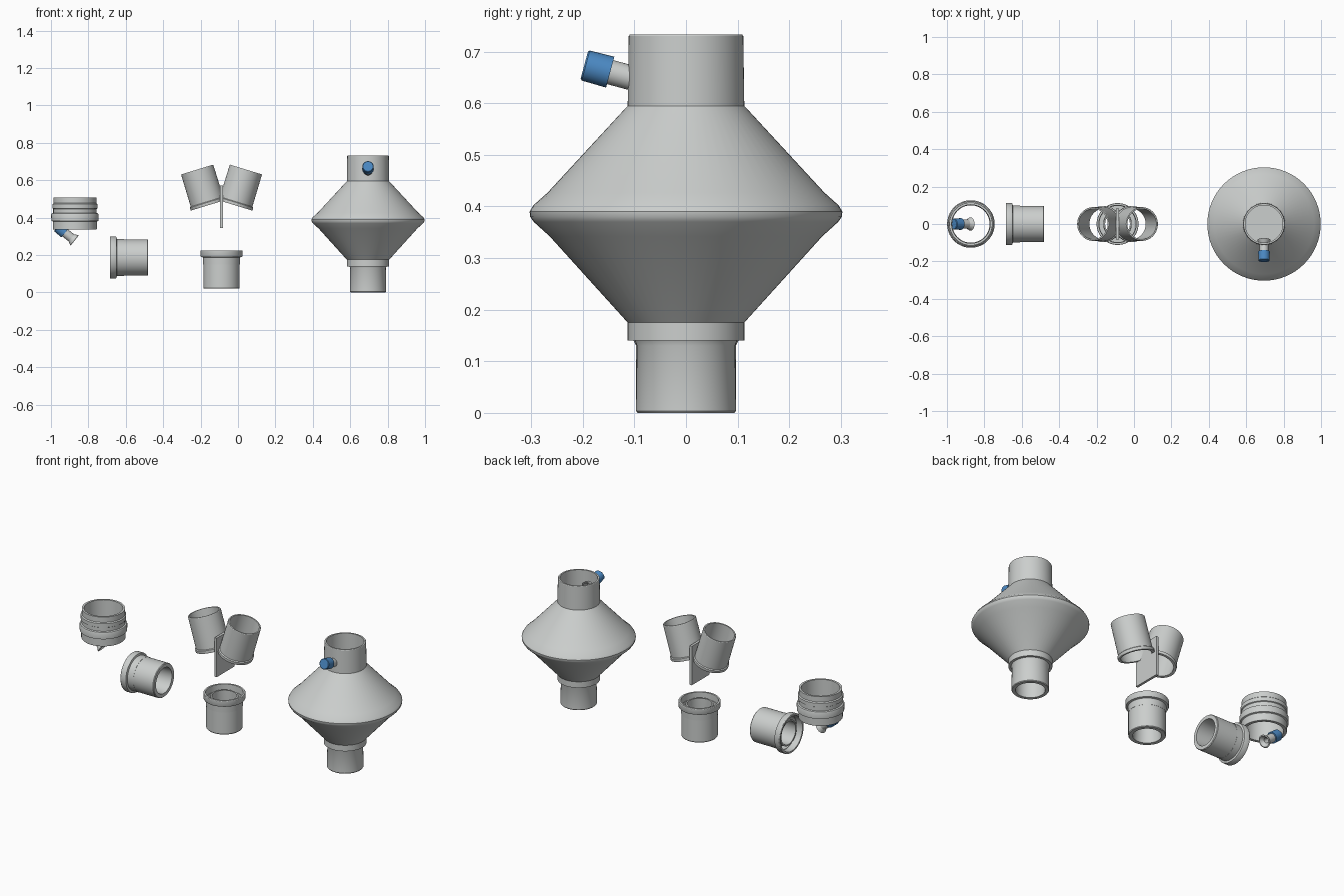
import bpy, bmesh
from math import radians, pi, sin, cos, atan2
from mathutils import Matrix, Vector

SEG = 64

if "Cube" in bpy.data.objects:
    bpy.data.objects.remove(bpy.data.objects["Cube"], do_unlink=True)


def material(name, rgb):
    m = bpy.data.materials.new(name)
    m.use_nodes = True
    m.diffuse_color = (*rgb, 1)
    m.node_tree.nodes["Principled BSDF"].inputs["Base Color"].default_value = (*rgb, 1)
    return m


GREY = material("light grey plastic", (0.6, 0.62, 0.61))
BLUE = material("blue cap", (0.07, 0.25, 0.55))


def finish(name, bm, mat, matrix):
    bmesh.ops.recalc_face_normals(bm, faces=bm.faces)
    me = bpy.data.meshes.new(name)
    bm.to_mesh(me)
    bm.free()
    me.materials.append(mat)
    ob = bpy.data.objects.new(name, me)
    bpy.context.collection.objects.link(ob)
    ob.matrix_world = matrix
    bpy.ops.object.select_all(action='DESELECT')
    bpy.context.view_layer.objects.active = ob
    ob.select_set(True)
    bpy.ops.object.shade_smooth_by_angle(angle=radians(30))
    return ob


def lathe_mesh(profile, closed=True, seg=SEG):
    """Turn a list of (radius, height) points around z."""
    bm = bmesh.new()
    rings = []
    for r, z in profile:
        if r == 0:
            rings.append([bm.verts.new((0, 0, z))] * seg)
        else:
            rings.append([bm.verts.new((r * cos(2 * pi * i / seg), r * sin(2 * pi * i / seg), z))
                          for i in range(seg)])
    pairs = list(zip(rings, rings[1:]))
    if closed:
        pairs.append((rings[-1], rings[0]))
    for a, b in pairs:
        for i in range(seg):
            j = (i + 1) % seg
            corners = list(dict.fromkeys((a[i], a[j], b[j], b[i])))
            if len(corners) > 2:
                bm.faces.new(corners)
    return bm


def lathe(name, profile, matrix, mat=GREY, closed=True, seg=SEG):
    return finish(name, lathe_mesh(profile, closed, seg), mat, matrix)


def place(x, y, z):
    return Matrix.Translation((x, y, z))


def sample_port(name, center, axis):
    """Small stem with a flared root and a blue cap; centre is the cap's middle."""
    turn = Vector(axis).to_track_quat('Z', 'Y').to_matrix().to_4x4()
    m = place(*center) @ turn
    lathe(name + "_stem", [(0.014, 0), (0.024, 0), (0.024, -0.07), (0.036, -0.09),
                           (0.03, -0.092), (0.014, -0.075)], m, seg=32)
    lathe(name + "_cap", [(0, 0.026), (0.027, 0.026), (0.03, 0.023), (0.031, -0.026), (0, -0.026)],
          m, BLUE, closed=False, seg=32)


# Filter housing: two cones with a rounded rim and tubular ends
FX = 0.695
outer = [(0.094, 0), (0.097, 0.004), (0.095, 0.13), (0.099, 0.14), (0.113, 0.14), (0.113, 0.175),
         (0.264, 0.342), (0.295, 0.37), (0.302, 0.38), (0.303, 0.39), (0.296, 0.402),
         (0.268, 0.427), (0.113, 0.595), (0.111, 0.73), (0.109, 0.733)]
inner = [(0.1, 0.733), (0.102, 0.6), (0.25, 0.427), (0.285, 0.39),
         (0.25, 0.345), (0.082, 0.175), (0.076, 0)]
lathe("filter_housing", outer + inner, place(FX, 0, 0))
lathe("filter_membrane", [(0, 0.388), (0.284, 0.388)], place(FX, 0, 0), closed=False)
sample_port("filter_port", (FX, -0.172, 0.667), (0, -0.966, 0.26))

# Ribbed collar with a loose port underneath
lathe("ribbed_collar", [(0.1, 0.337), (0.116, 0.337), (0.118, 0.34), (0.118, 0.38), (0.126, 0.383),
                        (0.127, 0.415), (0.124, 0.422), (0.116, 0.425), (0.116, 0.447),
                        (0.121, 0.45), (0.121, 0.472), (0.115, 0.477), (0.115, 0.508),
                        (0.103, 0.508)], place(-0.872, 0, 0))
sample_port("collar_port", (-0.945, 0, 0.335), (-0.78, 0, 0.62))

# Two equal flanged connectors, one lying along x and one upright
connector = [(0.074, 0), (0.094, 0), (0.097, 0.004), (0.097, 0.167), (0.11, 0.17), (0.112, 0.174),
             (0.112, 0.202), (0.11, 0.205), (0.1, 0.205), (0.098, 0.13), (0.076, 0.13),
             (0.074, 0.185), (0.066, 0.185), (0.068, 0.1)]
lathe("upright_connector", connector, place(-0.088, 0, 0.02))
lathe("lying_connector", connector,
      place(-0.48, 0, 0.187) @ Matrix.Rotation(-pi / 2, 4, 'Y'))

# Twin branch: two tilted tubes trimmed at the shared middle plane
YX = -0.088
tube = [(0.082, 0), (0.096, 0), (0.097, 0.004), (0.097, 0.016), (0.091, 0.02),
        (0.09, 0.197), (0.088, 0.2), (0.081, 0.2)]
for side, label in ((-1, "right"), (1, "left")):
    bm = lathe_mesh(tube)
    tilt = place(side * 0.072, 0, 0.466) @ Matrix.Rotation(side * radians(17), 4, 'Y')
    bm.transform(tilt)
    bmesh.ops.bisect_plane(bm, geom=bm.verts[:] + bm.edges[:] + bm.faces[:],
                           plane_co=(0, 0, 0), plane_no=(-side, 0, 0), clear_outer=True)
    finish(label + "_branch_tube", bm, GREY, place(YX, 0, 0))

# Thin dividing plate between the branches
bm = bmesh.new()
bmesh.ops.create_cube(bm, size=1)
bm.transform(Matrix.Diagonal((0.014, 0.164, 0.228, 1)))
finish("divider_plate", bm, GREY, place(YX, 0, 0.459))
